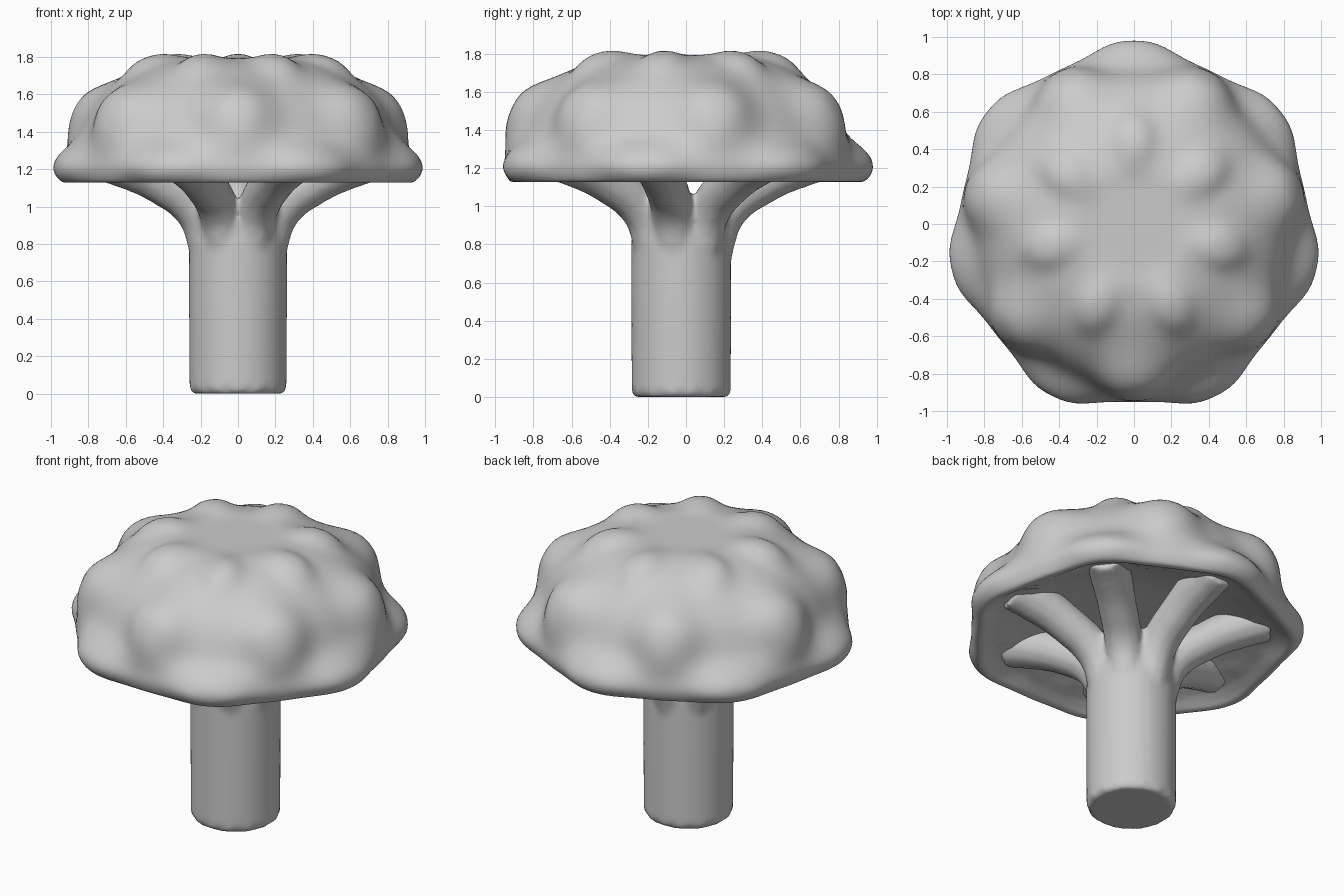
import bpy, bmesh, math
from mathutils import Vector

if "Cube" in bpy.data.objects:
    bpy.data.objects.remove(bpy.data.objects["Cube"])

CY = -0.02      # axis of the plant in y
N = 7           # repeats around the axis
FIRST = math.pi / 2


def polar(r, a, z):
    return Vector((r * math.cos(a), r * math.sin(a), z))


def smooth_profile(pts, steps):
    """Catmull-Rom through (r, z) points."""
    p = [Vector(q) for q in pts]
    p = [p[0]] + p + [p[-1]]
    out = []
    for i in range(1, len(p) - 2):
        a, b, c, d = p[i - 1:i + 3]
        for k in range(steps):
            t = k / steps
            out.append(0.5 * (2 * b + (c - a) * t + (2 * a - 5 * b + 4 * c - d) * t * t
                              + (3 * b - a - 3 * c + d) * t ** 3))
    return out + [p[-1]]


def lathe(name, profile, seg, shape):
    """Spin a profile that starts and ends on the axis; shape() moves each point."""
    bm = bmesh.new()
    first = bm.verts.new((0, 0, profile[0][1]))
    last = bm.verts.new((0, 0, profile[-1][1]))
    rings = [[bm.verts.new(shape(max(r, 0.001), 2 * math.pi * i / seg, z)) for i in range(seg)]
             for r, z in profile[1:-1]]
    for i in range(seg):
        j = (i + 1) % seg
        bm.faces.new((first, rings[0][i], rings[0][j]))
        bm.faces.new((last, rings[-1][j], rings[-1][i]))
        for a, b in zip(rings, rings[1:]):
            bm.faces.new((a[i], b[i], b[j], a[j]))
    bmesh.ops.recalc_face_normals(bm, faces=bm.faces)
    me = bpy.data.meshes.new(name)
    bm.to_mesh(me)
    bm.free()
    ob = bpy.data.objects.new(name, me)
    bpy.context.collection.objects.link(ob)
    ob.location.y = CY
    for f in me.polygons:
        f.use_smooth = True
    return ob


# Floret bumps: start angle, r, z, half width, half height, bulge, tilt
bumps = []
half = math.pi / N
for off, r, z, wt, ws, h, tilt in (
        (0, 0.93, 1.21, 0.23, 0.12, 0.07, 0.0),
        (half, 0.82, 1.50, 0.19, 0.20, 0.09, 0.45),
        (0, 0.47, 1.75, 0.11, 0.15, 0.045, 1.15)):
    for k in range(N):
        a = FIRST + off + 2 * math.pi * k / N
        rad, tan = polar(1, a, 0), polar(1, a + math.pi / 2, 0)
        up = Vector((0, 0, 1))
        bumps.append((polar(r, a, z), tan, up * math.cos(tilt) - rad * math.sin(tilt),
                      rad * math.cos(tilt) + up * math.sin(tilt), wt, ws, h))


def cap_shape(r, a, z):
    p = polar(r, a, z)
    move = Vector()
    for c, tan, up, n, wt, ws, h in bumps:
        d = p - c
        if d.dot(n) > -0.2:
            q = (d.dot(tan) / wt) ** 2 + (d.dot(up) / ws) ** 2
            move += n * h * math.exp(-q ** 1.5)
    return p + move


# Cap: domed crown with a rolled rim and hollow underside
cap_profile = [(0, 1.79), (0.2, 1.79), (0.34, 1.79), (0.5, 1.75), (0.65, 1.67), (0.77, 1.55),
               (0.85, 1.40), (0.905, 1.30), (0.93, 1.21), (0.91, 1.14), (0.87, 1.13),
               (0.80, 1.16), (0.65, 1.22), (0.4, 1.28), (0, 1.30)]
lathe("cap", smooth_profile(cap_profile, 5), 140, cap_shape)


# Stem: round trunk with a nibbled foot
def stem_shape(r, a, z):
    foot = 0.02 * (1 + math.cos(2 * N * a)) if 0 < z < 0.05 else 0
    return polar(r, a, z + foot)


stem = lathe("stem_and_branches", [(0, 0), (0.245, 0), (0.26, 0.012), (0.26, 0.08), (0.262, 0.5),
             (0.262, 0.8), (0.255, 0.93), (0.16, 1.03), (0, 1.05)], 70, stem_shape)
stem.location.y = CY - 0.005

# Branches: arms flaring from the stem to the underside of the cap
path = [((0.14, 0.62), 0.105), ((0.165, 0.80), 0.11), ((0.235, 0.98), 0.112),
        ((0.44, 1.135), 0.115), ((0.63, 1.225), 0.125), ((0.78, 1.27), 0.125)]
bpy.ops.object.select_all(action='DESELECT')
for k in range(N):
    a = FIRST + 2 * math.pi * k / N
    cu = bpy.data.curves.new("branch", 'CURVE')
    cu.dimensions = '3D'
    cu.bevel_depth = 1
    cu.bevel_resolution = 4
    cu.resolution_u = 5
    cu.use_fill_caps = True
    sp = cu.splines.new('BEZIER')
    sp.bezier_points.add(len(path) - 1)
    for bp, ((r, z), w) in zip(sp.bezier_points, path):
        bp.co = polar(r, a, z)
        bp.radius = w
        bp.handle_left_type = bp.handle_right_type = 'AUTO'
    ob = bpy.data.objects.new("branch_%d" % (k + 1), cu)
    ob.location.y = CY
    bpy.context.collection.objects.link(ob)
    ob.select_set(True)
    bpy.context.view_layer.objects.active = ob
bpy.ops.object.convert(target='MESH')

# Fuse the branches into the stem with soft joints
stem.select_set(True)
bpy.context.view_layer.objects.active = stem
bpy.ops.object.join()
remesh = stem.modifiers.new("fuse", 'REMESH')
remesh.mode = 'VOXEL'
remesh.voxel_size = 0.018
remesh.use_smooth_shade = True
soften = stem.modifiers.new("soften", 'SMOOTH')
soften.factor = 0.5
soften.iterations = 6
